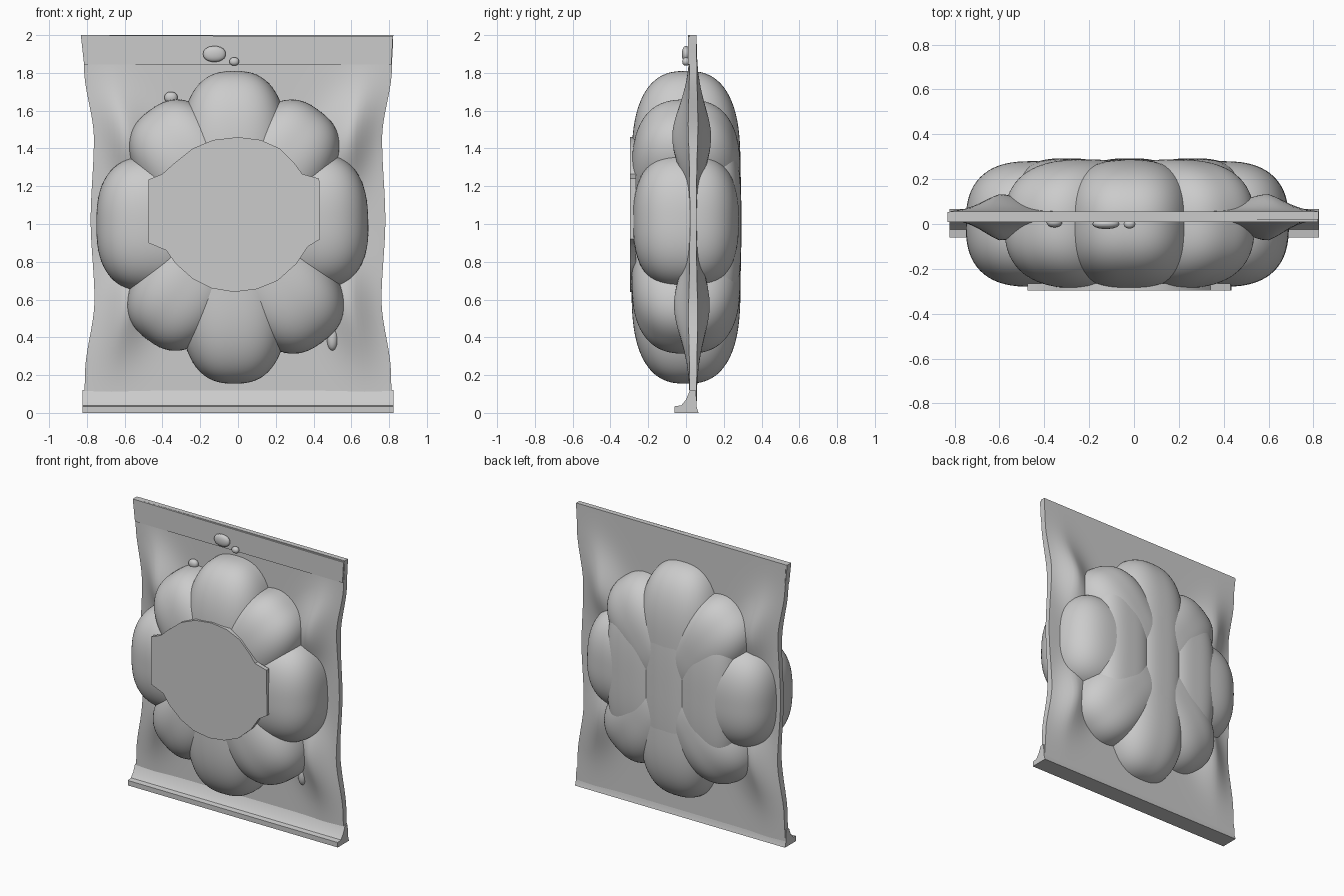
import bpy, bmesh
from math import sin, cos, radians, exp
from mathutils import Vector, Matrix

if "Cube" in bpy.data.objects:
    bpy.data.objects.remove(bpy.data.objects["Cube"])


def finish(bm, name, angle=35):
    bmesh.ops.recalc_face_normals(bm, faces=bm.faces)
    me = bpy.data.meshes.new(name)
    bm.to_mesh(me)
    bm.free()
    ob = bpy.data.objects.new(name, me)
    bpy.context.collection.objects.link(ob)
    bpy.ops.object.select_all(action='DESELECT')
    ob.select_set(True)
    bpy.context.view_layer.objects.active = ob
    bpy.ops.object.shade_smooth_by_angle(angle=radians(angle))
    return ob


def puff(name, centre, half, turn=0, p=2.6, sub=5):
    """Boxy ellipsoid; turn rotates it in the front plane."""
    bm = bmesh.new()
    bmesh.ops.create_icosphere(bm, subdivisions=sub, radius=1)
    for v in bm.verts:
        k = sum(abs(c) ** p for c in v.co) ** (-1 / p)
        v.co = Vector(c * k * h for c, h in zip(v.co, half))
    m = Matrix.Translation(centre) @ Matrix.Rotation(radians(turn), 4, 'Y')
    bmesh.ops.transform(bm, matrix=m, verts=bm.verts)
    return finish(bm, name)


def extrude(name, pts, vec):
    bm = bmesh.new()
    f = bm.faces.new([bm.verts.new(p) for p in pts])
    r = bmesh.ops.extrude_face_region(bm, geom=[f])
    vs = [g for g in r['geom'] if isinstance(g, bmesh.types.BMVert)]
    bmesh.ops.translate(bm, vec=vec, verts=vs)
    return finish(bm, name, 30)


def lerp(table, z):
    for (a, va), (b, vb) in zip(table, table[1:]):
        if z <= b:
            t = (z - a) / (b - a)
            t = t * t * (3 - 2 * t)
            return va + (vb - va) * t
    return table[-1][1]


# bag film: two puffed sheets joined along the rim
HALF_WIDTH = [(0, .82), (.2, .81), (.6, .76), (1.02, .78), (1.45, .763), (1.83, .815), (2, .822)]
# air pockets: x, z, long radius, short radius, lean of the long axis, height
POCKETS = [(.6, 1.46, .26, .14, 25, 1), (-.6, 1.46, .26, .14, -25, 1),
           (.6, .57, .26, .14, -20, .9), (-.6, .57, .26, .14, 20, .9)]


def swell(x, z):
    s = 0
    for px, pz, la, sa, lean, h in POCKETS:
        a = radians(lean)
        u = (x - px) * sin(a) + (z - pz) * cos(a)
        w = (x - px) * cos(a) - (z - pz) * sin(a)
        s += h * exp(-(u / la) ** 2 - (w / sa) ** 2)
    return s


def bag_film():
    nx, nz = 56, 72
    bm = bmesh.new()
    for side in (-1, 1):
        rows = []
        for j in range(nz + 1):
            z = 2 * j / nz
            w = lerp(HALF_WIDTH, z)
            row = []
            for i in range(nx + 1):
                x = w * (2 * i / nx - 1)
                edge = min(1, (w - abs(x)) / .16)
                lift = swell(x, z) * (.25 + .75 * edge)
                y = .038 + side * .018 + (side * .085 - .008) * lift
                row.append(bm.verts.new((x, y, z)))
            rows.append(row)
        for j in range(nz):
            for i in range(nx):
                bm.faces.new((rows[j][i], rows[j][i + 1], rows[j + 1][i + 1], rows[j + 1][i]))
    bmesh.ops.bridge_loops(bm, edges=[e for e in bm.edges if e.is_boundary])
    return finish(bm, "bag_film", 50)


bag_film()

# top seal band on the front, and bottom seal with a lip that tapers into the film
extrude("top_seal", [(-.815, .01, 1.845), (-.832, .01, 2), (.82, .01, 1.992), (.812, .01, 1.845)],
        (0, .044, 0))
extrude("bottom_seal", [(-.822, y, z) for y, z in
        [(-.06, 0), (-.06, .035), (-.025, .04), (.0, .07), (.021, .12), (.05, .12), (.057, .03), (.066, 0)]],
        (1.646, 0, 0))

# ring of inflated lobes: angle from up, tip distance, half width, half length, half depth
HUB = Vector((-.02, 0, 1.0))
LOBES = [("top", 0, .81, .29, .50, .288), ("upper_right", 37, .75, .27, .42, .288),
         ("right", 88, .71, .36, .30, .28), ("lower_right", 143, .78, .28, .42, .288),
         ("bottom", 180, .845, .29, .50, .288), ("lower_left", 217, .765, .27, .42, .288),
         ("left", 270, .73, .36, .30, .28), ("upper_left", 323, .75, .27, .42, .288)]
for name, ang, tip, wide, long, deep in LOBES:
    a = radians(ang)
    c = HUB + Vector((sin(a), 0, cos(a))) * (tip - long)
    puff(name + "_lobe", c, (wide, deep, long), ang)
puff("lobe_core", HUB, (.46, .275, .56), p=3)

# upright rolls that join the lobes across the back
for name, x, wide, tall in [("back_roll_left", -.30, .23, .56), ("back_roll_middle", -.02, .23, .76),
                            ("back_roll_right", .26, .23, .56)]:
    puff(name, (x, .1, 1.0), (wide, .193, tall), p=2.8)

# flat label plate on the front
LABEL = [(0, 1.46), (.12, 1.445), (.22, 1.40), (.30, 1.32), (.34, 1.265), (.43, 1.24), (.435, .92),
         (.37, .88), (.31, .79), (.21, .70), (.1, .655), (-.02, .64), (-.14, .66), (-.24, .71),
         (-.33, .79), (-.38, .86), (-.475, .90), (-.475, 1.235), (-.40, 1.265), (-.34, 1.32),
         (-.24, 1.40), (-.13, 1.445)]
extrude("label_plate", [(x, -.296, z) for x, z in LABEL], (0, .03, 0))

# small film wrinkles and hang-hole tab
for name, c, h in [("hang_tab", (-.125, 0, 1.9), (.06, .022, .042)),
                   ("tab_bead", (-.02, 0, 1.86), (.026, .02, .022)),
                   ("upper_wrinkle", (-.355, .01, 1.67), (.035, .025, .03)),
                   ("lower_wrinkle", (.50, .015, .40), (.03, .035, .07))]:
    puff(name, c, h, p=2.2, sub=3)
